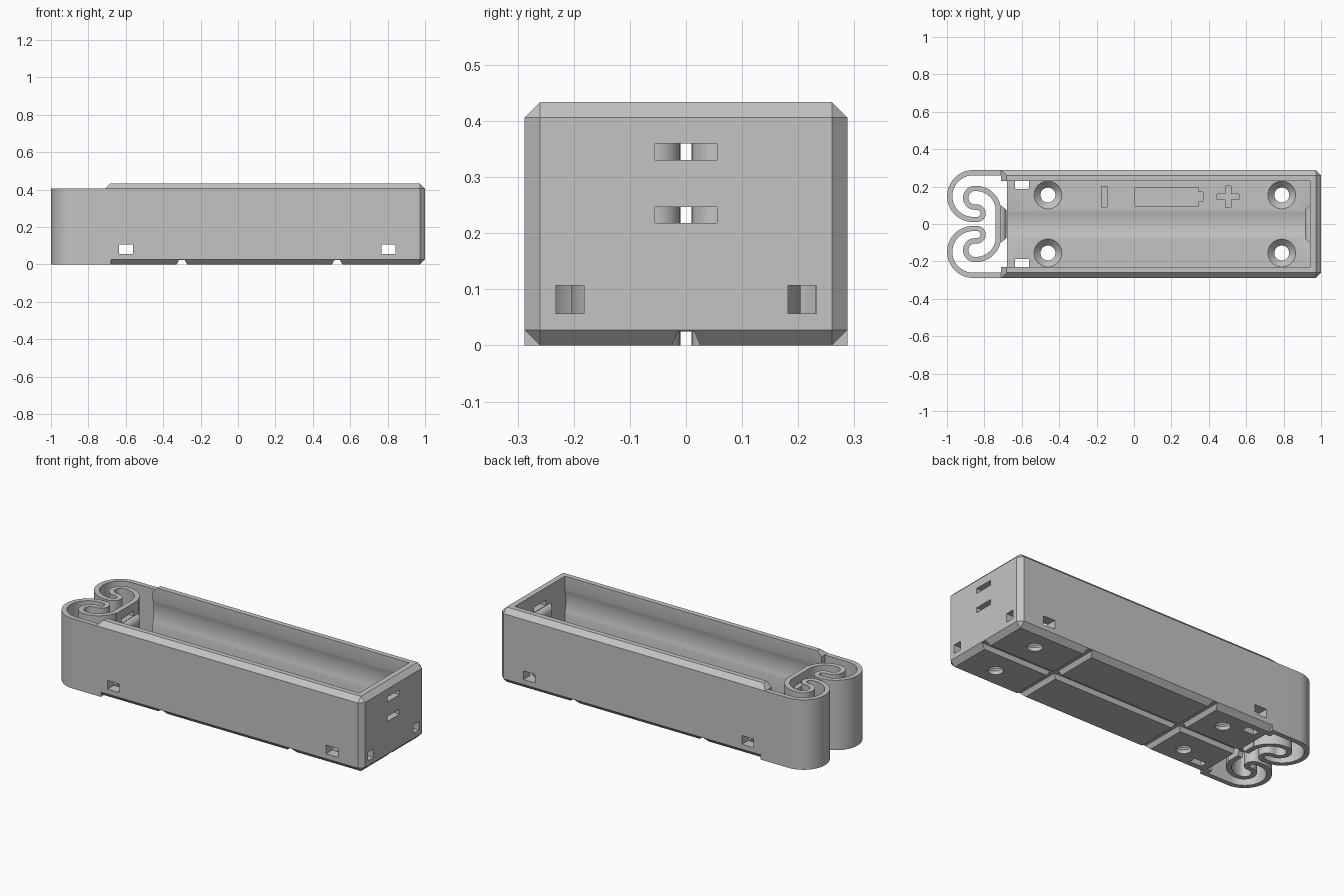
import bpy, bmesh, math
from mathutils import Vector

cube = bpy.data.objects.get("Cube")
if cube:
    bpy.data.objects.remove(cube, do_unlink=True)

grey = bpy.data.materials.new("plain grey")
grey.use_nodes = True
COLOUR = (0.55, 0.55, 0.55, 1)
grey.diffuse_color = COLOUR
grey.node_tree.nodes["Principled BSDF"].inputs["Base Color"].default_value = COLOUR

HALF_W, HEIGHT, CH = 0.288, 0.434, 0.028
LEFT, FLOOR_START, RIGHT = -0.71, -0.68, 1.0
FLOOR, INNER_Y, INNER_X = 0.056, 0.23, 0.94
SPRING_H = 0.406


def finish(name, bm):
    bmesh.ops.recalc_face_normals(bm, faces=bm.faces)
    mesh = bpy.data.meshes.new(name)
    bm.to_mesh(mesh)
    bm.free()
    mesh.materials.append(grey)
    ob = bpy.data.objects.new(name, mesh)
    bpy.context.collection.objects.link(ob)
    return ob


def prism(name, pts, axis, a, b):
    """Extrude a 2D outline along an axis: x uses (y,z), y uses (x,z), z uses (x,y)."""
    place = {"x": lambda u, v: (a, u, v), "y": lambda u, v: (u, a, v),
             "z": lambda u, v: (u, v, a)}[axis]
    way = Vector([b - a if axis == k else 0 for k in "xyz"])
    bm = bmesh.new()
    face = bm.faces.new([bm.verts.new(place(u, v)) for u, v in pts])
    ext = bmesh.ops.extrude_face_region(bm, geom=[face])
    bmesh.ops.translate(bm, vec=way, verts=[g for g in ext["geom"] if isinstance(g, bmesh.types.BMVert)])
    return finish(name, bm)


def box(name, x0, x1, y0, y1, z0, z1):
    return prism(name, [(x0, y0), (x1, y0), (x1, y1), (x0, y1)], "z", z0, z1)


def arc(cx, cy, r, a0, a1, n=20):
    angles = [math.radians(a0 + (a1 - a0) * i / n) for i in range(n + 1)]
    return [(cx + r * math.cos(a), cy + r * math.sin(a)) for a in angles]


def circle(cx, cy, r, n=64):
    return arc(cx, cy, r, 0, 360, n)[:-1]


def bake(ob):
    deps = bpy.context.evaluated_depsgraph_get()
    mesh = bpy.data.meshes.new_from_object(ob.evaluated_get(deps))
    ob.modifiers.clear()
    ob.data = mesh


def combine(ob, tool, how="DIFFERENCE"):
    mod = ob.modifiers.new("cut", "BOOLEAN")
    mod.operation, mod.solver, mod.object = how, "EXACT", tool
    bake(ob)
    bpy.data.objects.remove(tool, do_unlink=True)


def smooth(ob):
    bpy.ops.object.select_all(action="DESELECT")
    ob.select_set(True)
    bpy.context.view_layer.objects.active = ob
    bpy.ops.object.shade_smooth_by_angle(angle=math.radians(25))


# Chamfered case, trimmed to a sloped left end
case = box("case", LEFT - 0.2, RIGHT, -HALF_W, HALF_W, 0, HEIGHT)
mod = case.modifiers.new("chamfer", "BEVEL")
mod.width, mod.segments = CH, 1
bake(case)
combine(case, prism("end_trim", [
    (LEFT - 1, -0.1), (LEFT, -0.1), (LEFT, HEIGHT - CH),
    (LEFT + CH + 0.1, HEIGHT + 0.1), (LEFT - 1, HEIGHT + 0.1)], "y", -1, 1))

# Cavity with a shallow round bed and slightly hollowed walls
combine(case, box("cavity", -0.9, INNER_X, -INNER_Y, INNER_Y, FLOOR, 1))
combine(case, prism("round_bed", circle(0, 0.286, 0.24, 128), "x", -0.9, INNER_X))
combine(case, box("open_end", -0.9, FLOOR_START, -INNER_Y, INNER_Y, -0.1, 1))

# Sliding contact plate held by the springs
slider = box("slider", -0.74, -0.71, -0.1, 0.1, 0, SPRING_H)


# Trapezoid wire channels under the floor
def channel(c, low, high):
    return [(c - low, -0.01), (c + low, -0.01), (c + high, 0.025), (c - high, 0.025)]


for part in (case, slider):
    combine(part, prism("long_channel", channel(0, 0.029, 0.015), "x", -2, 2))
for x in (-0.30, 0.53):
    combine(case, prism("cross_channel", channel(x, 0.034, 0.014), "y", -1, 1))

# Countersunk screw holes
for x in (-0.46, 0.79):
    for y in (-0.155, 0.155):
        combine(case, prism("screw_hole", circle(x, y, 0.04, 40), "z", -0.1, 0.2))
        bm = bmesh.new()
        bmesh.ops.create_cone(bm, cap_ends=True, segments=40, radius1=0.036,
                              radius2=0.0745, depth=0.04)
        bmesh.ops.translate(bm, vec=(x, y, FLOOR - 0.0195), verts=bm.verts)
        combine(case, finish("countersink", bm))

# Wire holes through side walls, floor and end wall
for x0 in (-0.637, 0.768):
    combine(case, box("side_hole", x0, x0 + 0.075, -1, 1, 0.057, 0.107))
for s in (-1, 1):
    y0, y1 = sorted((s * 0.182, s * 0.233))
    combine(case, box("end_hole", 0.9, 1.1, y0, y1, 0.057, 0.107))
    y0, y1 = sorted((s * 0.188, s * 0.229))
    combine(case, box("floor_hole", -0.637, -0.562, y0, y1, -0.1, 0.1))

# Engraved polarity marks
Z0, Z1 = FLOOR - 0.012, FLOOR + 0.01
combine(case, box("minus_mark", -0.175, -0.145, 0.09, 0.2, Z0, Z1))
cell = [(0, 0.095), (0.34, 0.095), (0.34, 0.12), (0.365, 0.12),
        (0.365, 0.17), (0.34, 0.17), (0.34, 0.195), (0, 0.195)]
combine(case, prism("cell_mark", [(x + 0.005, y) for x, y in cell], "z", Z0, Z1))
a, b = 0.015, 0.058
plus = [(a, b), (a, a), (b, a), (b, -a), (a, -a), (a, -b),
        (-a, -b), (-a, -a), (-b, -a), (-b, a), (-a, a), (-a, b)]
combine(case, prism("plus_mark", [(0.503 + x, 0.145 + y) for x, y in plus], "z", Z0, Z1))

# Contact strip slots in end wall and slider
for z in (0.218, 0.331):
    combine(case, box("end_slot", 0.9, 1.1, -0.055, 0.055, z, z + 0.029))
    combine(slider, box("slider_slot", -0.8, -0.6, -0.055, 0.055, z, z + 0.029))


# Contact ridges with tapered ends
def ridge(name, x, d):
    ob = prism(name, [(x, -0.1), (x + d * 0.027, -0.075), (x + d * 0.027, 0.075), (x, 0.1)],
               "z", 0.249, 0.329)
    trim = [(x + d * 0.028 * math.cos(t), 0.289 + 0.0395 * math.sin(t))
            for t in [math.pi * (i / 12 - 0.5) for i in range(13)]]
    combine(ob, prism("ridge_round", trim, "y", -0.2, 0.2), "INTERSECT")
    return ob


ridges = [ridge("end_ridge", INNER_X, -1), ridge("slider_ridge", -0.71, 1)]

# Curled leaf springs, one per side
path = [(FLOOR_START, 0.274), (-0.72, 0.274)]
path += arc(-0.86, 0.149, 0.125, 90, 270, 32)
path += arc(-0.84, 0.057, 0.033, -90, 90, 16)
path += arc(-0.85, 0.14, 0.05, 270, 90, 20)
path += arc(-0.845, 0.07, 0.12, 90, 0, 20)
springs = []
for name, s in (("left_spring", 1), ("right_spring", -1)):
    bm = bmesh.new()
    rows = [[bm.verts.new((x, s * y, z)) for z in (0, SPRING_H)] for x, y in path]
    for p, q in zip(rows, rows[1:]):
        bm.faces.new((p[0], q[0], q[1], p[1]))
    bmesh.ops.remove_doubles(bm, verts=bm.verts, dist=0.0005)
    spring = finish(name, bm)
    mod = spring.modifiers.new("thickness", "SOLIDIFY")
    mod.thickness, mod.offset, mod.use_even_offset = 0.028, 0, True
    bake(spring)
    springs.append(spring)

for ob in [case, slider] + ridges + springs:
    smooth(ob)
